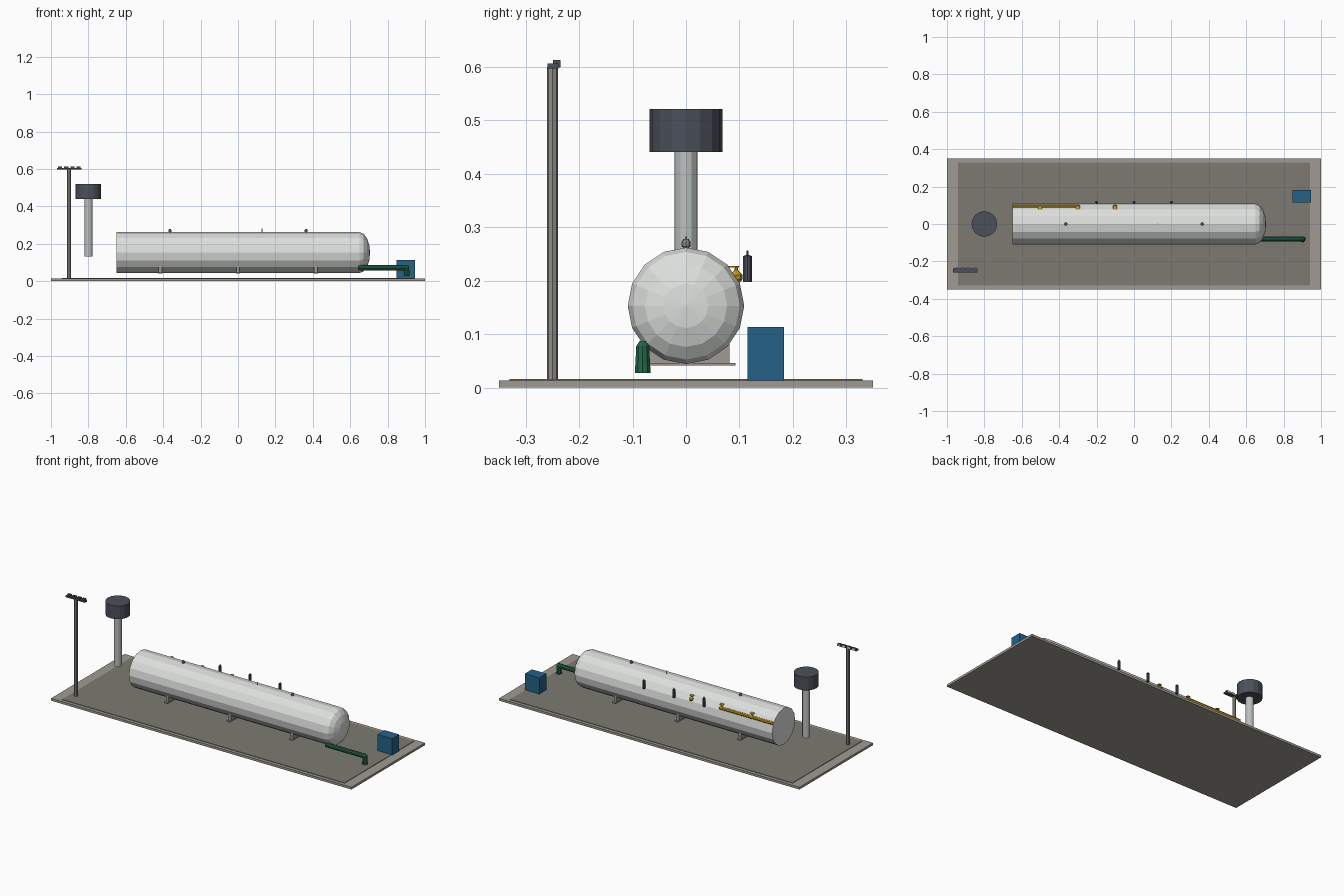
import bpy, bmesh
from math import cos, sin, pi, radians
from mathutils import Vector, Matrix

if "Cube" in bpy.data.objects:
    bpy.data.objects.remove(bpy.data.objects["Cube"], do_unlink=True)


def material(name, *rgb):
    m = bpy.data.materials.new(name)
    m.use_nodes = True
    m.diffuse_color = (*rgb, 1)
    m.node_tree.nodes["Principled BSDF"].inputs["Base Color"].default_value = (*rgb, 1)
    return m


CONCRETE = material("light concrete", .35, .33, .29)
ASPHALT = material("dark ground", .20, .195, .165)
WHITE = material("tank white", .72, .74, .72)
STEEL = material("galvanised steel", .50, .53, .52)
POLE = material("pole grey", .28, .27, .24)
DARK = material("dark slate", .07, .08, .10)
BLUE = material("cabinet blue", .018, .12, .25)
GREEN = material("pipe green", .018, .13, .065)
YELLOW = material("pipe yellow", .55, .33, .015)


def add(name, bm, mat):
    bmesh.ops.recalc_face_normals(bm, faces=bm.faces)
    mesh = bpy.data.meshes.new(name)
    bm.to_mesh(mesh)
    bm.free()
    mesh.materials.append(mat)
    ob = bpy.data.objects.new(name, mesh)
    bpy.context.collection.objects.link(ob)
    return ob


def box(name, x, y, z, mat):
    """Box from (min, max) ranges."""
    bm = bmesh.new()
    bmesh.ops.create_cube(bm, size=1)
    for v in bm.verts:
        v.co = [r[0] if c < 0 else r[1] for c, r in zip(v.co, (x, y, z))]
    return add(name, bm, mat)


def lathe(name, profile, loc, mat, axis="Z", sides=12):
    """Turn (radius, height) points round an axis; ends are capped."""
    bm = bmesh.new()
    rings = []
    for r, h in profile:
        if r == 0:
            rings.append([bm.verts.new((0, 0, h))])
        else:
            rings.append([bm.verts.new((r * cos(2 * pi * i / sides),
                                        r * sin(2 * pi * i / sides), h))
                          for i in range(sides)])
    for a, b in zip(rings, rings[1:]):
        for i in range(sides):
            j = (i + 1) % sides
            quad = [a[i % len(a)], a[j % len(a)], b[j % len(b)], b[i % len(b)]]
            bm.faces.new(list(dict.fromkeys(quad)))
    for ring in (rings[0], rings[-1]):
        if len(ring) > 1:
            bm.faces.new(ring)
    if axis == "X":
        bmesh.ops.rotate(bm, verts=bm.verts, matrix=Matrix.Rotation(pi / 2, 3, "Y"))
    bmesh.ops.translate(bm, verts=bm.verts, vec=Vector(loc))
    return add(name, bm, mat)


# Ground slab with darker inner field
box("ground_slab", (-1, 1), (-.35, .35), (0, .0135), CONCRETE)
box("inner_ground", (-.94, .94), (-.33, .33), (.01, .0162), ASPHALT)

# Storage tank: flat at one end, shallow dome at the other
R, AXIS_Z = .109, .153
dome = [(R * cos(radians(a)), .65 + .056 * sin(radians(a))) for a in (0, 22.5, 45, 67.5)]
lathe("tank", [(R, -.65)] + dome + [(0, .706)], (0, 0, AXIS_Z), WHITE, "X", 16)

# Saddles under the tank
for n, x in enumerate((-.415, 0, .415)):
    box(f"saddle_{n}", (x - .009, x + .009), (-.081, .081), (.045, .085), CONCRETE)
    box(f"saddle_foot_{n}", (x - .012, x + .012), (-.093, .093), (.041, .046), CONCRETE)

# Fittings along the tank top
for n, x in enumerate((-.364, .364)):
    lathe(f"relief_valve_{n}", [(.006, .255), (.006, .263), (.0085, .264), (.0085, .272),
                                (.005, .278)], (x, 0, 0), POLE, sides=8)
lathe("vent_rod", [(.0022, .255), (.0022, .283)], (.128, 0, 0), STEEL, sides=6)

# Gauges beside the tank
for n, x in enumerate((-.2, 0, .2)):
    lathe(f"gauge_{n}", [(.0085, .197), (.0085, .246), (.0025, .248), (.0015, .256)],
          (x, .115, 0), DARK, sides=10)

# Yellow side pipe with its valves
lathe("side_pipe", [(.0095, -.65), (.0095, -.30)], (0, .096, .206), YELLOW, "X", 8)
for n, x in enumerate((-.503, -.30, -.102)):
    lathe(f"valve_body_{n}", [(.006, .196), (.0115, .202), (.0115, .211), (.004, .219),
                              (.0025, .225)], (x, .094, 0), YELLOW, sides=8)
    lathe(f"valve_wheel_{n}", [(.012, .2245), (.012, .2275)], (x, .088, 0), YELLOW, sides=10)

# Green outlet pipe with a drooping nozzle
lathe("outlet_pipe", [(.0135, .645), (.0135, .905)], (0, -.081, .072), GREEN, "X", 10)
lathe("outlet_nozzle", [(.0155, .027), (.0145, .045), (.0125, .078), (.006, .087)],
      (.902, -.081, 0), GREEN, sides=10)

# Control cabinet
box("cabinet", (.848, .945), (.115, .183), (.0135, .113), BLUE)

# Raised drum on its column
lathe("drum_column", [(.0215, .131), (.0215, .45)], (-.8, 0, 0), STEEL)
lathe("drum", [(.0685, .441), (.0685, .521)], (-.8, 0, 0), DARK, sides=16)

# Floodlight mast
lathe("light_mast", [(.0105, .001), (.0105, .60)], (-.903, -.25, 0), POLE, sides=8)
box("lamp_bar", (-.967, -.837), (-.259, -.239), (.597, .606), DARK)
for n in range(4):
    x = -.951 + n * .0327
    box(f"lamp_{n}", (x - .011, x + .011), (-.249, -.236), (.599, .613), DARK)
    box(f"lamp_lens_{n}", (x - .009, x + .009), (-.236, -.2335), (.6, .612), WHITE)
